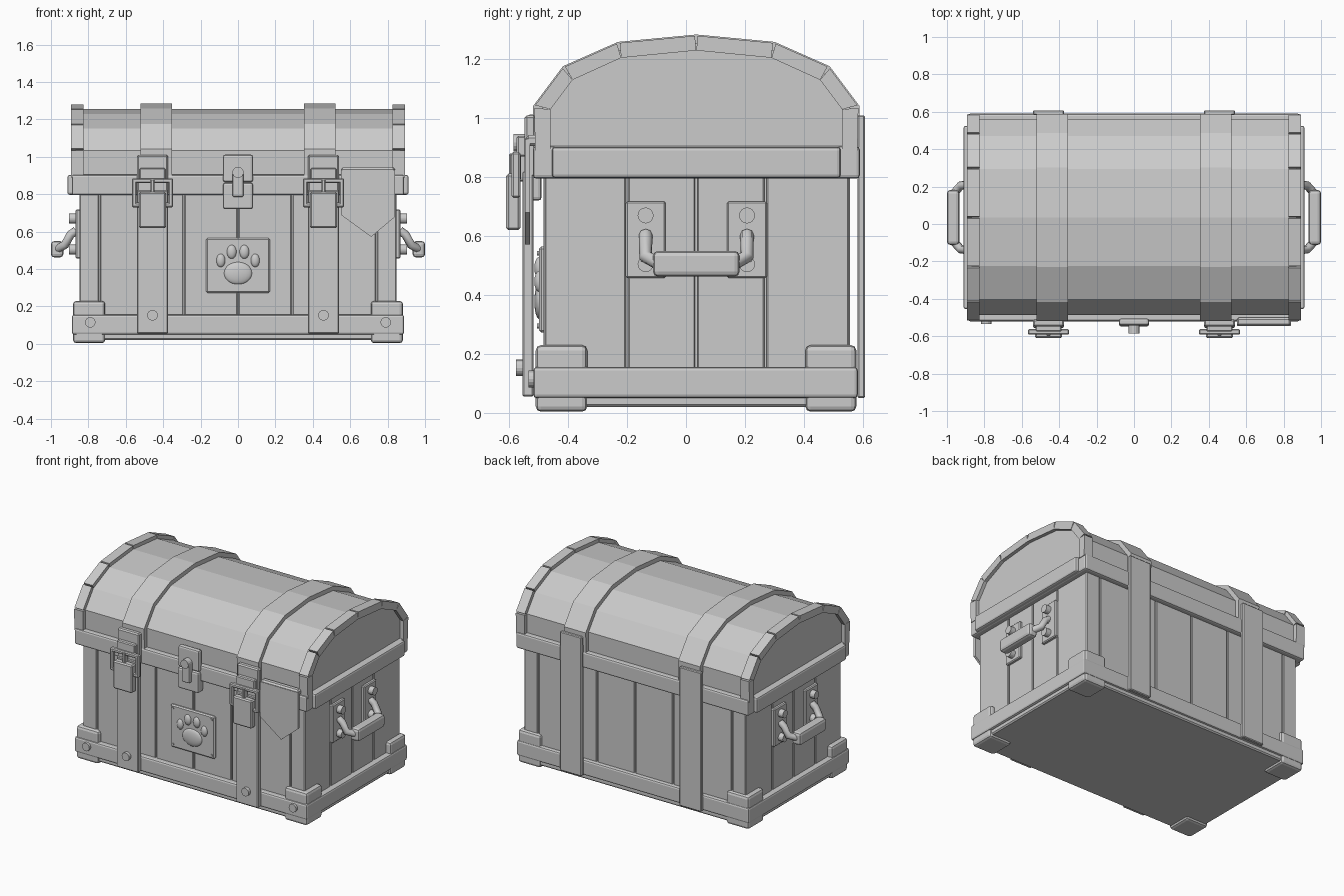
import bpy, bmesh, math
from mathutils import Vector, Matrix

cube = bpy.data.objects.get("Cube")
if cube:
    bpy.data.objects.remove(cube, do_unlink=True)

grey = bpy.data.materials.new("plain_grey")
grey.use_nodes = True
tone = (0.6, 0.6, 0.6, 1)
grey.diffuse_color = tone
grey.node_tree.nodes["Principled BSDF"].inputs["Base Color"].default_value = tone

MID = 0.035  # depth centre of the chest


def finish(name, bm, smooth=False):
    bmesh.ops.recalc_face_normals(bm, faces=bm.faces)
    mesh = bpy.data.meshes.new(name)
    bm.to_mesh(mesh)
    bm.free()
    mesh.materials.append(grey)
    for p in mesh.polygons:
        p.use_smooth = smooth
    obj = bpy.data.objects.new(name, mesh)
    bpy.context.collection.objects.link(obj)
    return obj


def box(name, x, y, z, bevel=0.008, segments=1):
    bm = bmesh.new()
    size = [r[1] - r[0] for r in (x, y, z)]
    centre = [(r[1] + r[0]) / 2 for r in (x, y, z)]
    bmesh.ops.create_cube(bm, size=1, matrix=Matrix.Translation(centre) @ Matrix.Diagonal((*size, 1)))
    if bevel:
        bmesh.ops.bevel(bm, geom=bm.edges[:], offset=min(bevel, min(size) * 0.4),
                        segments=segments, affect='EDGES', profile=0.5)
    return finish(name, bm)


def prism(name, pts, axis, lo, hi):
    """Extrude a flat outline along x or y."""
    bm = bmesh.new()
    place = (lambda p, d: (d, p[0], p[1])) if axis == 'x' else (lambda p, d: (p[0], d, p[1]))
    face = bm.faces.new([bm.verts.new(place(p, lo)) for p in pts])
    new = bmesh.ops.extrude_face_region(bm, geom=[face])
    step = Vector(place((0, 0), hi - lo))
    bmesh.ops.translate(bm, vec=step, verts=[v for v in new["geom"] if isinstance(v, bmesh.types.BMVert)])
    return finish(name, bm)


def bolt(name, pos, axis, radius, length):
    bm = bmesh.new()
    turn = Matrix.Rotation(math.pi / 2, 4, 'Y' if axis == 'x' else 'X')
    bmesh.ops.create_cone(bm, cap_ends=True, segments=16, radius1=radius, radius2=radius,
                          depth=length, matrix=Matrix.Translation(pos) @ turn)
    return finish(name, bm)


def pad(name, x, z, rx, rz):
    bm = bmesh.new()
    bmesh.ops.create_uvsphere(bm, u_segments=20, v_segments=12, radius=1,
                              matrix=Matrix.Translation((x, -0.497, z)) @ Matrix.Diagonal((rx, 0.018, rz, 1)))
    return finish(name, bm, True)


# Planked body around a recessed core
box("body_core", (-0.835, 0.835), (-0.47, 0.545), (0.03, 0.82), 0)
box("base_plate", (-0.87, 0.87), (-0.5, 0.57), (0.02, 0.06))
gap = 0.004
xs = (-0.85, -0.74, -0.29, 0, 0.29, 0.74, 0.85)
for a, b in zip(xs, xs[1:]):
    box("front_plank", (a + gap, b - gap), (-0.483, -0.46), (0.05, 0.82), 0.004)
    box("back_plank", (a + gap, b - gap), (0.53, 0.556), (0.05, 0.82), 0.004)
ys = (-0.483, -0.2, MID, 0.27, 0.556)
for a, b in zip(ys, ys[1:]):
    for s in (-1, 1):
        box("side_plank", sorted((s * 0.82, s * 0.848)), (a + gap, b - gap), (0.05, 0.82), 0.004)

# Bottom frame and corner feet
box("bottom_frame", (-0.888, 0.888), (-0.518, 0.583), (0.05, 0.156), 0.012, 2)
for s in (-1, 1):
    for y in ((-0.51, -0.335), (0.405, 0.578)):
        box("corner_foot", sorted((s * 0.71, s * 0.882)), y, (0.004, 0.23), 0.018, 2)
    bolt("corner_bolt", (s * 0.79, -0.52, 0.115), 'y', 0.028, 0.03)

# Lid rim
box("lid_rim", (-0.888, 0.888), (-0.52, 0.59), (0.795, 0.905), 0.012, 2)
for s in (-1, 1):
    box("side_rim", sorted((s * 0.86, s * 0.912)), (-0.455, 0.525), (0.797, 0.903), 0.012, 2)

# Arched lid: inner and outer half outlines as offset from the middle and height
outer = ((0.547, 0.89), (0.55, 1.04), (0.45, 1.173), (0.265, 1.255), (0, 1.28))
inner = ((0.495, 0.89), (0.495, 1.03), (0.42, 1.13), (0.255, 1.205), (0, 1.23))


def arch(t):
    half = [Vector(i).lerp(Vector(o), t) for i, o in zip(inner, outer)]
    left = [(MID - p.x, p.y) for p in half]
    right = [(MID + p.x, p.y) for p in reversed(half[:-1])]
    return left + right


def arch_band(name, t0, t1, lo, hi, notch):
    """Run a band over the lid, as separate pieces when notched."""
    low, high = arch(t0), arch(t1)
    if not notch:
        return prism(name, low + high[::-1], 'x', lo, hi)
    for i in range(len(low) - 1):
        a, b = Vector(high[i]), Vector(high[i + 1])
        cut = (b - a).normalized() * notch
        start = a + cut if i else a
        end = b - cut if i < len(low) - 2 else b
        prism(name, [low[i], low[i + 1], end, start], 'x', lo, hi)


prism("lid_barrel", arch(0.5), 'x', -0.868, 0.868)
for s in (-1, 1):
    lo, hi = sorted((s * 0.825, s * 0.892))
    arch_band("lid_end_band", 0, 1, lo, hi, 0.005)
    arch_band("lid_strap", 0.3, 1.08, s * 0.437 - 0.083, s * 0.437 + 0.083, 0)

# Straps, buckles and hinges
for s in (-1, 1):
    c = s * 0.457
    box("front_strap", (c - 0.083, c + 0.083), (-0.555, -0.517), (0.055, 0.82), 0.005)
    box("strap_top", (c - 0.083, c + 0.083), (-0.548, -0.51), (0.8, 1.01), 0.008)
    box("back_strap", (c - 0.083, c + 0.083), (0.582, 0.608), (0.05, 1.01), 0.005)
    bolt("strap_bolt", (c, -0.56, 0.153), 'y', 0.028, 0.034)
    for k in (-1, 1):
        box("buckle_side", sorted((c + k * 0.085, c + k * 0.11)), (-0.592, -0.562), (0.73, 0.885), 0.006)
    for z in ((0.73, 0.755), (0.86, 0.885)):
        box("buckle_bar", (c - 0.1, c + 0.1), (-0.592, -0.562), z, 0.006)
    box("buckle_loop", (c - 0.07, c + 0.07), (-0.575, -0.54), (0.87, 0.94), 0.006)
    box("buckle_pin", (c - 0.01, c + 0.01), (-0.6, -0.56), (0.79, 0.88), 0.004)
    box("buckle_flap", (c - 0.073, c + 0.073), (-0.61, -0.562), (0.62, 0.812), 0.008)

# Lock
box("lock_plate", (-0.08, 0.08), (-0.542, -0.505), (0.865, 1.012), 0.012, 2)
box("lock_catch", (-0.08, 0.08), (-0.548, -0.49), (0.72, 0.862), 0.012, 2)
box("lock_hasp", (-0.03, 0.03), (-0.575, -0.53), (0.785, 0.93), 0.01, 2)
bolt("lock_pin", (0, -0.56, 0.917), 'y', 0.03, 0.05)

# Paw plaque
box("plaque", (-0.17, 0.17), (-0.499, -0.475), (0.272, 0.565), 0.008)
pad("main_pad", 0, 0.378, 0.076, 0.06)
for s in (-1, 1):
    pad("inner_toe", s * 0.034, 0.492, 0.026, 0.037)
    pad("outer_toe", s * 0.092, 0.446, 0.024, 0.036)
    for z in (0.295, 0.542):
        bolt("plaque_rivet", (s * 0.148, -0.5, z), 'y', 0.008, 0.01)

# Hanging cloth, draped over the rim
cloth = [(0.55, 0.93), (0.84, 0.93), (0.84, 0.68), (0.712, 0.572), (0.55, 0.69)]
prism("cloth", cloth, 'y', -0.546, -0.53)
box("cloth_fold", (0.55, 0.84), (-0.544, -0.5), (0.905, 0.943), 0.01)

# Side handles
for s in (-1, 1):
    for k in (-1, 1):
        y = MID + k * 0.172
        box("handle_plate", sorted((s * 0.84, s * 0.868)), (y - 0.068, y + 0.068), (0.457, 0.718), 0.006)
        for z in (0.67, 0.505):
            bolt("handle_bolt", (s * 0.878, y, z), 'x', 0.027, 0.05)
        curve = bpy.data.curves.new("handle_arm", 'CURVE')
        curve.dimensions = '3D'
        curve.bevel_depth = 0.023
        curve.bevel_resolution = 2
        curve.use_fill_caps = True
        path = ((0.865, 0, 0.605), (0.895, 0, 0.585), (0.925, 0, 0.53), (0.965, 0.045, 0.507))
        spline = curve.splines.new('POLY')
        spline.points.add(len(path) - 1)
        for point, (px, inward, pz) in zip(spline.points, path):
            point.co = (s * px, y - k * inward, pz, 1)
        curve.materials.append(grey)
        arm = bpy.data.objects.new("handle_arm", curve)
        bpy.context.collection.objects.link(arm)
    box("handle_grip", sorted((s * 0.934, s)), (MID - 0.147, MID + 0.147), (0.462, 0.55), 0.018, 2)
